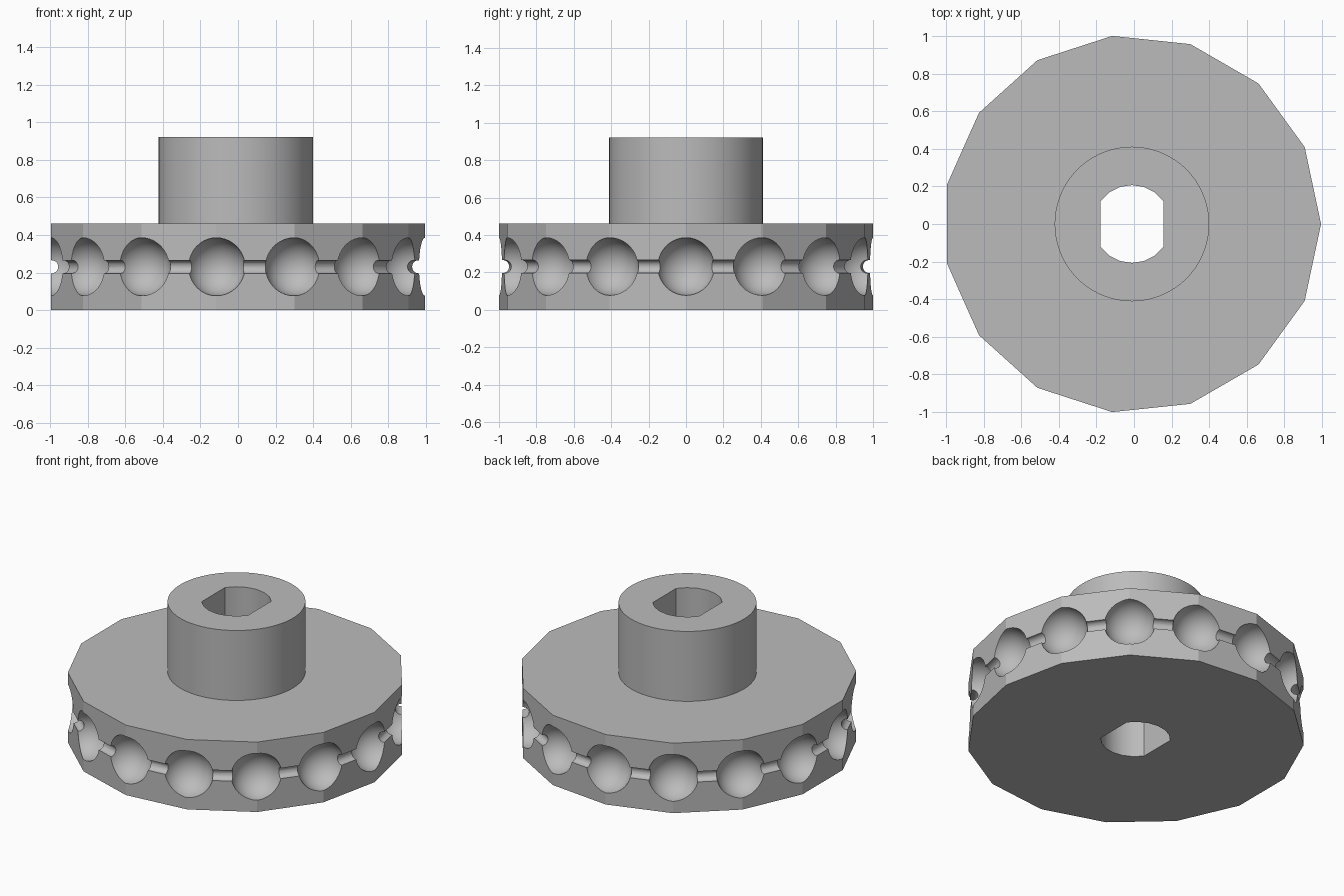
import bpy
import bmesh
from math import cos, sin, pi, radians
from mathutils import Matrix, Vector

SIDES = 15
CX = -0.011           # axis of the wheel
R_WHEEL = 1.0055
Z_TOP, Z_HUB = 0.46, 0.92
Z_GROOVE = 0.231

cube = bpy.data.objects.get("Cube")
if cube:
    bpy.data.objects.remove(cube, do_unlink=True)

grey = bpy.data.materials.new("plain grey")
grey.use_nodes = True
colour = (0.5, 0.5, 0.5, 1)
grey.diffuse_color = colour
grey.node_tree.nodes["Principled BSDF"].inputs["Base Color"].default_value = colour


def make_object(name, bm):
    mesh = bpy.data.meshes.new(name)
    bmesh.ops.recalc_face_normals(bm, faces=bm.faces)
    bm.to_mesh(mesh)
    bm.free()
    mesh.materials.append(grey)
    obj = bpy.data.objects.new(name, mesh)
    bpy.context.collection.objects.link(obj)
    return obj


def prism(name, outline, z0, z1):
    """Extrude a closed outline upwards."""
    bm = bmesh.new()
    face = bm.faces.new([bm.verts.new((CX + x, y, z0)) for x, y in outline])
    top = bmesh.ops.extrude_face_region(bm, geom=[face])["geom"]
    verts = [v for v in top if isinstance(v, bmesh.types.BMVert)]
    bmesh.ops.translate(bm, verts=verts, vec=(0, 0, z1 - z0))
    return make_object(name, bm)


def ring(radius, sides):
    return [(radius * cos(2 * pi * i / sides), radius * sin(2 * pi * i / sides))
            for i in range(sides)]


def combine(target, tool, operation):
    mod = target.modifiers.new(operation.title(), "BOOLEAN")
    mod.operation = operation
    mod.solver = "EXACT"
    mod.use_self = True
    mod.object = tool
    bpy.context.view_layer.objects.active = target
    bpy.ops.object.modifier_apply(modifier=mod.name)
    bpy.data.objects.remove(tool, do_unlink=True)


# Wheel with the round hub on top
pulley = prism("chain_pulley", ring(R_WHEEL, SIDES), 0, Z_TOP)
hub = prism("hub", ring(0.411, 72), 0.4, Z_HUB)
combine(pulley, hub, "UNION")

# Shaft hole with two flats
hole = [(max(-0.168, min(0.168, x)), y) for x, y in ring(0.207, 20)
        if abs(x) < 0.168]
corner = (0.168, 0.121)
hole = [p for p in hole if abs(p[1]) > corner[1]]
upper = [corner] + [p for p in hole if p[1] > 0] + [(-corner[0], corner[1])]
outline = upper + [(-x, -y) for x, y in upper]
combine(pulley, prism("shaft_hole", outline, -0.2, 1.2), "DIFFERENCE")

# Ball pockets at the corners, joined by straight cord grooves
bm = bmesh.new()
centres = [Vector((CX + x, y, Z_GROOVE)) for x, y in ring(1.002, SIDES)]
for i, a in enumerate(centres):
    b = centres[(i + 1) % SIDES]
    turn = Matrix.Rotation(2 * pi * i / SIDES, 4, "Z")
    bmesh.ops.create_uvsphere(bm, u_segments=32, v_segments=20, radius=0.154,
                              matrix=Matrix.Translation(a) @ turn)
    aim = (b - a).to_track_quat("Z", "Y").to_matrix().to_4x4()
    bmesh.ops.create_cone(bm, cap_ends=True, segments=20, radius1=0.035,
                          radius2=0.035, depth=(b - a).length * 0.7,
                          matrix=Matrix.Translation((a + b) / 2) @ aim)
combine(pulley, make_object("chain_groove", bm), "DIFFERENCE")

# Smooth pockets and hub, crisp wheel facets
bpy.ops.object.select_all(action="DESELECT")
pulley.select_set(True)
bpy.context.view_layer.objects.active = pulley
bpy.ops.object.shade_smooth_by_angle(angle=radians(22))
